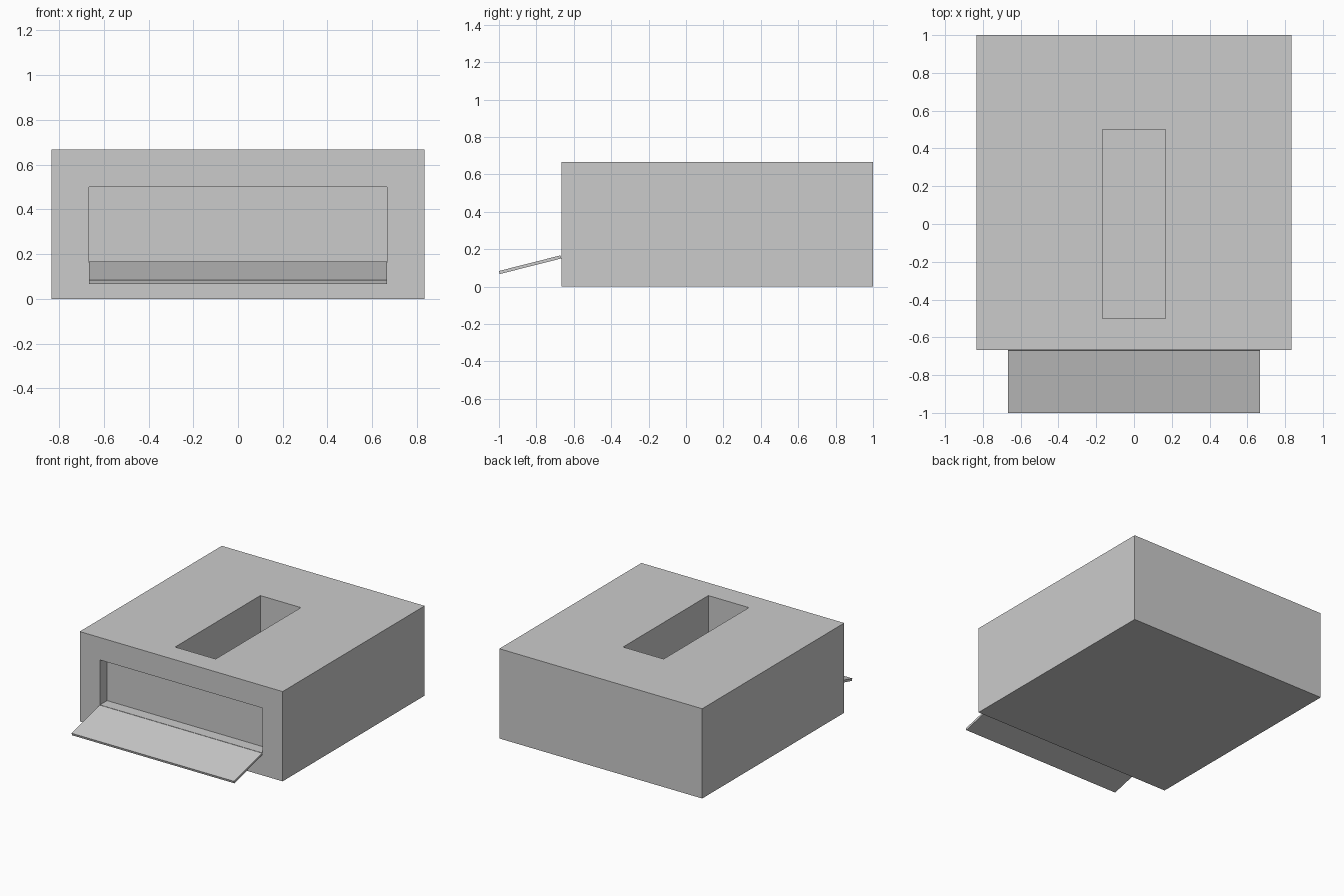
import bpy
import bmesh
from math import radians, sin, cos

cube = bpy.data.objects.get("Cube")
if cube:
    bpy.data.objects.remove(cube, do_unlink=True)

U = 1 / 6  # wall thickness, the module of the whole design

grey = bpy.data.materials.new("light grey")
grey.use_nodes = True
colour = (0.6, 0.6, 0.6, 1)
grey.diffuse_color = colour
grey.node_tree.nodes["Principled BSDF"].inputs["Base Color"].default_value = colour


def prism(name, profile, half_width):
    """Extrude a (y, z) profile symmetrically along x."""
    bm = bmesh.new()
    face = bm.faces.new([bm.verts.new((-half_width, y, z)) for y, z in profile])
    ext = bmesh.ops.extrude_face_region(bm, geom=[face])
    moved = [v for v in ext["geom"] if isinstance(v, bmesh.types.BMVert)]
    bmesh.ops.translate(bm, vec=(2 * half_width, 0, 0), verts=moved)
    bmesh.ops.recalc_face_normals(bm, faces=bm.faces)
    mesh = bpy.data.meshes.new(name)
    bm.to_mesh(mesh)
    bm.free()
    mesh.materials.append(grey)
    obj = bpy.data.objects.new(name, mesh)
    bpy.context.collection.objects.link(obj)
    return obj


def box(name, half_width, y0, y1, z0, z1):
    return prism(name, [(y0, z0), (y1, z0), (y1, z1), (y0, z1)], half_width)


# Main housing
body = box("housing", 5 * U, -4 * U, 6 * U, 0, 4 * U)

# Recesses: shallow front pocket and deep slot in the top
cutters = [
    box("front_pocket_cutter", 4 * U, -5 * U, -3.5 * U, U, 3 * U),
    box("top_slot_cutter", U, -3 * U, 3 * U, U, 5 * U),
]
for cutter in cutters:
    mod = body.modifiers.new(cutter.name, "BOOLEAN")
    mod.operation = "DIFFERENCE"
    mod.solver = "EXACT"
    mod.object = cutter

# Bake the cuts, then drop the cutters
bpy.context.view_layer.update()
graph = bpy.context.evaluated_depsgraph_get()
cut_mesh = bpy.data.meshes.new_from_object(body.evaluated_get(graph))
body.modifiers.clear()
body.data = cut_mesh
for cutter in cutters:
    bpy.data.objects.remove(cutter, do_unlink=True)

# Thin flap sloping down and out from the pocket sill
tilt, thick = radians(14.5), 0.017
dy, dz = thick * sin(tilt), thick * cos(tilt)
hinge, tip = (-4 * U - dy, U), (-6 * U, U / 2)
prism("front_flap", [hinge, tip, (tip[0] + dy, tip[1] - dz),
                     (hinge[0] + dy, hinge[1] - dz)], 4 * U)
